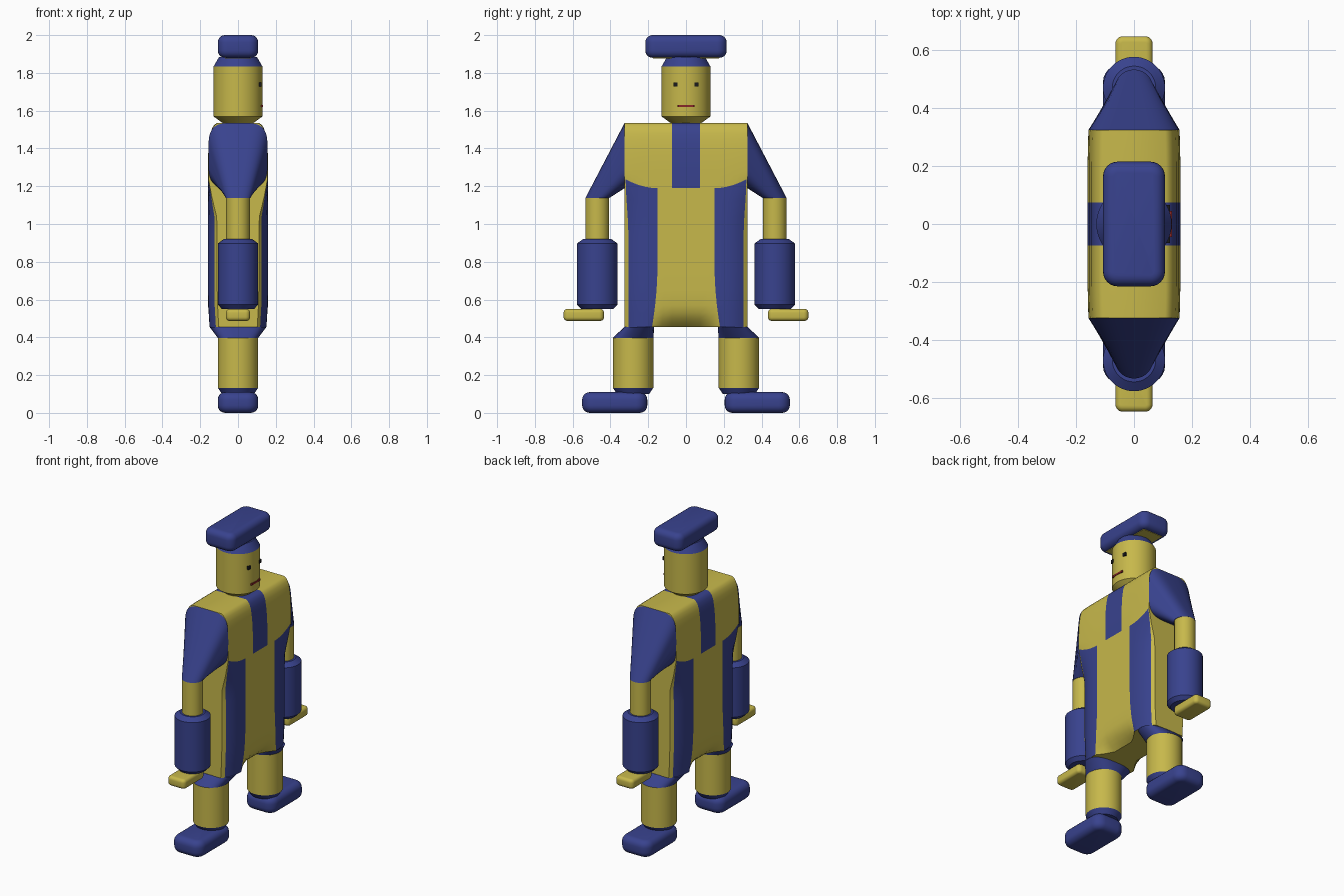
import bpy, bmesh, math

if "Cube" in bpy.data.objects:
    bpy.data.objects.remove(bpy.data.objects["Cube"])

def material(name, rgb):
    m = bpy.data.materials.new(name)
    m.diffuse_color = (*rgb, 1)
    m.use_nodes = True
    m.node_tree.nodes["Principled BSDF"].inputs["Base Color"].default_value = m.diffuse_color
    return m

YELLOW = material("yellow", (0.57, 0.48, 0.07))
BLUE = material("blue", (0.04, 0.055, 0.27))
BLACK = material("black", (0.01, 0.01, 0.012))
RED = material("red", (0.25, 0.02, 0.02))

def finish(name, bm, *mats, angle=35):
    bmesh.ops.recalc_face_normals(bm, faces=bm.faces)
    me = bpy.data.meshes.new(name)
    bm.to_mesh(me)
    bm.free()
    for m in mats:
        me.materials.append(m)
    ob = bpy.data.objects.new(name, me)
    bpy.context.collection.objects.link(ob)
    bpy.ops.object.select_all(action='DESELECT')
    ob.select_set(True)
    bpy.context.view_layer.objects.active = ob
    bpy.ops.object.shade_smooth_by_angle(angle=math.radians(angle))
    return ob

def loft(name, rings, mat):
    bm = bmesh.new()
    vs = [[bm.verts.new(p) for p in ring] for ring in rings]
    n = len(vs[0])
    for a, b in zip(vs, vs[1:]):
        for i in range(n):
            bm.faces.new((a[i], a[(i + 1) % n], b[(i + 1) % n], b[i]))
    bm.faces.new(vs[0])
    bm.faces.new(vs[-1])
    return finish(name, bm, mat, angle=28)

def curve(a, n):
    """Point on a unit superellipse."""
    c, s = math.cos(a), math.sin(a)
    return (math.copysign(abs(c) ** (2 / n), c), math.copysign(abs(s) ** (2 / n), s))

ANGLES = [2 * math.pi * i / 48 for i in range(48)]

def oval(y, z, rx, ry, n=2):
    return [(rx * u, y + ry * v, z) for u, v in (curve(a, n) for a in ANGLES)]

def lathe(name, y, profile, mat):
    return loft(name, [oval(y, z, r, r) for r, z in profile], mat)

def rounded_box(name, lo, hi, mat, plan=0.0, rim=0.0):
    bm = bmesh.new()
    bmesh.ops.create_cube(bm, size=1)
    for v in bm.verts:
        v.co = [l + (c + 0.5) * (h - l) for c, l, h in zip(v.co, lo, hi)]
    if plan:
        upright = [e for e in bm.edges if abs(e.verts[0].co.z - e.verts[1].co.z) > 1e-4]
        bmesh.ops.bevel(bm, geom=upright, offset=plan, segments=6, profile=0.5, affect='EDGES')
        flat = [e for e in bm.edges if abs(e.verts[0].co.z - e.verts[1].co.z) < 1e-4]
        bmesh.ops.bevel(bm, geom=flat, offset=rim, segments=5, profile=0.5, affect='EDGES')
    return finish(name, bm, mat)

# --- torso: horizontal sections whose columns follow the colour borders
def smooth(a, b, x):
    t = min(1, max(0, (x - a) / (b - a)))
    return t * t * (3 - 2 * t)

SIDE, BREAK = 0.325, 1.19
DEPTH = [(0.455, .152), (0.6, .16), (1.33, .16), (1.42, .155), (1.48, .146), (1.51, .136),
         (1.526, .124), (1.535, .11)]

def depth(y, z):
    for (z0, d0), (z1, d1) in zip(DEPTH, DEPTH[1:]):
        if z <= z1 + 1e-6:
            d = d0 + (d1 - d0) * (z - z0) / (z1 - z0)
            break
    t = max(0, (y - 0.15) / (SIDE - 0.15))
    d -= (0.05 - 0.047 * smooth(1.0, 1.25, z)) * t ** 3
    tuck = max(0, 1 - (z - 0.455) / 0.11) ** 2      # rounded crotch
    return d * (1 - 0.45 * tuck * (1 - smooth(0.08, 0.19, y)))

def half_section(z):
    b = 0.15 + 0.03 * max(0, 1 - (z - 0.455) / 0.35) ** 2
    o = 0.305 + 0.015 * smooth(0.95, 1.2, z)
    ys = [0, 0.075, (0.075 + b) / 2] + [b + (o - b) * i / 5 for i in range(6)]
    ys += [(o + SIDE) / 2, SIDE]
    out = []
    for y in ys:
        t = max(0, (y - 0.15) / (SIDE - 0.15))
        zz = z + 0.05 * t ** 2 * max(0, 1 - abs(z - BREAK) / 0.2)
        out.append((y, zz, depth(y, zz)))
    return out

rows = [0.455, 0.465, 0.48, 0.5, 0.53, 0.57, 0.65, 0.75, 0.85, 0.95, 1.03, 1.11, BREAK,
        1.25, 1.33, 1.38, 1.42, 1.45, 1.48, 1.51, 1.526, 1.535]
bm = bmesh.new()
grids = []
for z in rows:
    h = half_section(z)
    full = [(-y, zz, d) for y, zz, d in h[:0:-1]] + h
    grids.append([[bm.verts.new((s * d, y, zz)) for y, zz, d in full] for s in (1, -1)])
cols = len(grids[0][0])
mid = cols // 2
for r in range(len(rows) - 1):
    lower, upper = grids[r], grids[r + 1]
    chest = rows[r] >= BREAK - 1e-6
    for s in (0, 1):
        for c in range(cols - 1):
            f = bm.faces.new((lower[s][c], lower[s][c + 1], upper[s][c + 1], upper[s][c]))
            k = c - mid if c >= mid else mid - 1 - c      # column counted from the centre
            f.material_index = int(k == 0 if chest else 3 <= k <= 7)
    for c in (0, cols - 1):
        bm.faces.new((lower[0][c], lower[1][c], upper[1][c], upper[0][c]))
for g, top in ((grids[0], False), (grids[-1], True)):
    for c in range(cols - 1):
        f = bm.faces.new((g[0][c], g[0][c + 1], g[1][c + 1], g[1][c]))
        f.material_index = int(top and c in (mid - 1, mid))
finish("torso", bm, YELLOW, BLUE)

# --- limbs on both sides
for side, s in (("left", 1), ("right", -1)):
    arm, leg = s * 0.47, s * 0.28
    shoulder = [(0.157 * u, s * SIDE, 1.3625 + 0.1725 * v)
                for u, v in (curve(a, 4) for a in ANGLES)]
    elbow = [(0.065 * math.cos(a), arm + s * 0.063 * math.sin(a), 1.137) for a in ANGLES]
    loft(side + "_sleeve", [shoulder, elbow], BLUE)
    lathe(side + "_arm", arm, [(0.063, 0.9), (0.063, 1.137)], YELLOW)
    lathe(side + "_cuff", arm, [(0.085, 0.55), (0.107, 0.573), (0.107, 0.897), (0.075, 0.92)], BLUE)
    y0, y1 = sorted((s * 0.434, s * 0.648))
    rounded_box(side + "_hand", (-0.064, y0, 0.487), (0.064, y1, 0.55), YELLOW, 0.025, 0.02)
    loft(side + "_trouser_hem", [oval(leg, 0.397, 0.107, 0.107),
                                 oval(s * 0.247, 0.456, 0.151, 0.079, 2.6)], BLUE)
    lathe(side + "_leg", leg, [(0.107, 0.133), (0.107, 0.397)], YELLOW)
    lathe(side + "_ankle", leg, [(0.085, 0.1), (0.107, 0.133)], BLUE)
    y0, y1 = sorted((s * 0.205, s * 0.55))
    rounded_box(side + "_shoe", (-0.107, y0, 0.0), (0.107, y1, 0.11), BLUE, 0.06, 0.04)

# --- head, face and hat
lathe("head", 0, [(0.075, 1.53), (0.13, 1.57), (0.13, 1.833)], YELLOW)
for side, y in (("left", 0.055), ("right", -0.055)):
    rounded_box(side + "_eye", (0.105, y - 0.011, 1.727), (0.125, y + 0.011, 1.749), BLACK)
rounded_box("mouth", (0.112, -0.045, 1.619), (0.132, 0.045, 1.631), RED)
lathe("hat_band", 0, [(0.13, 1.833), (0.1, 1.885)], BLUE)
rounded_box("hat_lining", (-0.07, -0.175, 1.877), (0.07, 0.175, 1.89), YELLOW)
rounded_box("hat", (-0.107, -0.215, 1.88), (0.107, 0.215, 2.0), BLUE, 0.05, 0.038)
